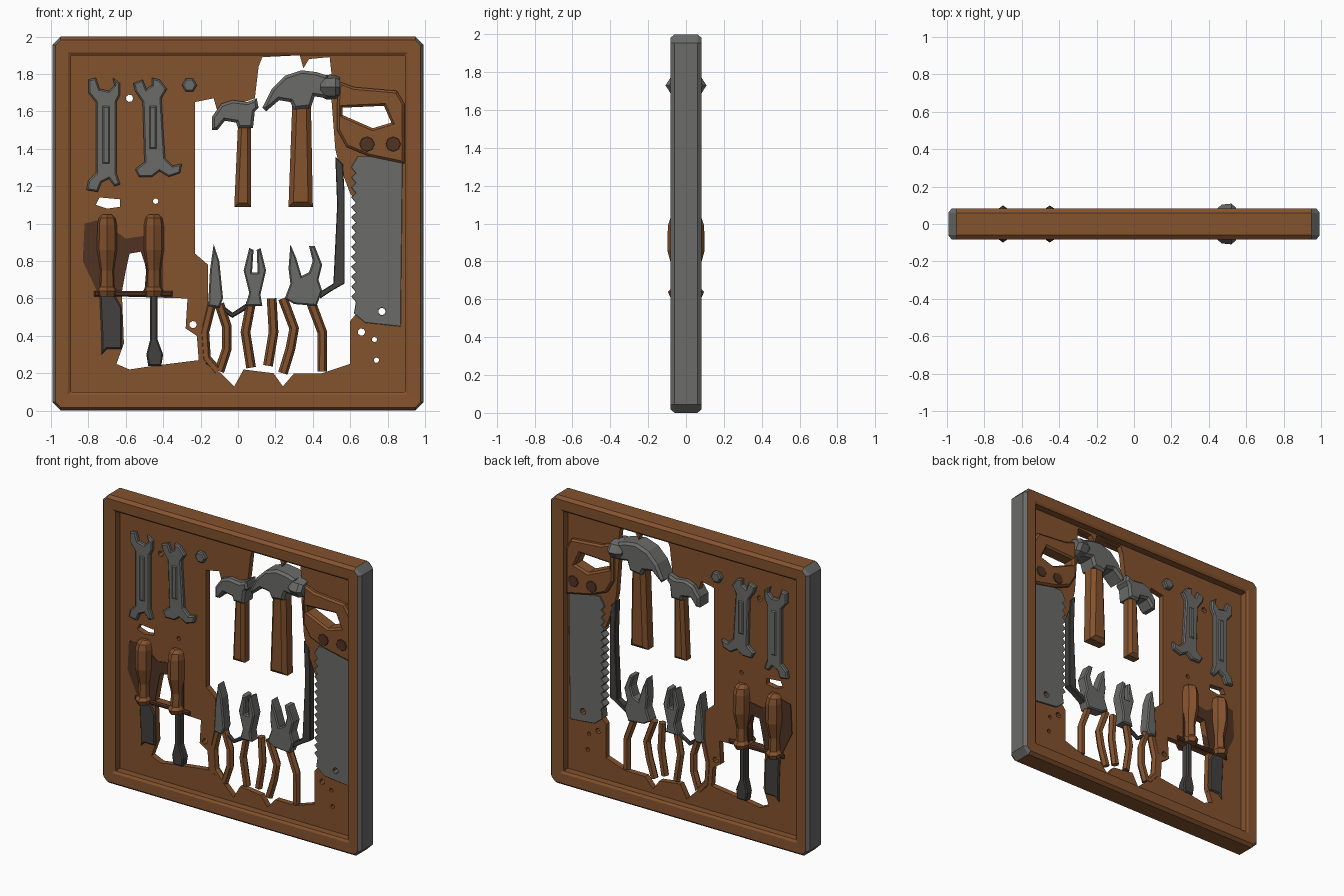
import bpy, bmesh, math
from mathutils import Matrix

default = bpy.data.objects.get("Cube")
if default:
    bpy.data.objects.remove(default, do_unlink=True)


def material(name, color):
    mat = bpy.data.materials.new(name)
    mat.use_nodes = True
    rgba = (*color, 1)
    mat.diffuse_color = rgba
    mat.node_tree.nodes["Principled BSDF"].inputs["Base Color"].default_value = rgba
    return mat


wood = material("wood_brown", (.23, .085, .027))
dark_wood = material("dark_brown", (.08, .032, .016))
steel = material("steel_grey", (.145, .145, .14))
dark_steel = material("dark_grey", (.055, .052, .05))


def add_object(name, bm, *mats):
    bmesh.ops.remove_doubles(bm, verts=bm.verts, dist=.0005)
    bmesh.ops.recalc_face_normals(bm, faces=bm.faces)
    mesh = bpy.data.meshes.new(name)
    bm.to_mesh(mesh)
    bm.free()
    for mat in mats:
        mesh.materials.append(mat)
    obj = bpy.data.objects.new(name, mesh)
    bpy.context.collection.objects.link(obj)
    return obj


def curve_part(name, loops, mat, dimensions, cyclic, **settings):
    """Turn x, z point loops into a mesh standing upright in the x-z plane."""
    curve = bpy.data.curves.new(name + "_curve", "CURVE")
    curve.dimensions = dimensions
    for loop in loops:
        spline = curve.splines.new("POLY")
        spline.points.add(len(loop) - 1)
        for point, (x, z) in zip(spline.points, loop):
            point.co = (x, z, 0, 1)
        spline.use_cyclic_u = cyclic
    for key, value in settings.items():
        setattr(curve, key, value)
    helper = bpy.data.objects.new(name + "_curve", curve)
    bpy.context.collection.objects.link(helper)
    graph = bpy.context.evaluated_depsgraph_get()
    mesh = bpy.data.meshes.new_from_object(helper.evaluated_get(graph))
    bpy.data.objects.remove(helper, do_unlink=True)
    bm = bmesh.new()
    bm.from_mesh(mesh)
    bpy.data.meshes.remove(mesh)
    for face in bm.faces:
        face.smooth = False
        face.material_index = 0
    bm.transform(Matrix.Rotation(math.pi / 2, 4, "X"))
    return add_object(name, bm, mat)


def slab(name, outline, depth, mat, holes=(), bevel=.008):
    """Flat cut-out of half thickness depth, with chamfered edges."""
    return curve_part(name, [outline, *holes], mat, "2D", True, fill_mode="BOTH",
                      extrude=depth - bevel, bevel_depth=bevel,
                      bevel_resolution=0, offset=-bevel)


def rod(name, path, radius, mat):
    return curve_part(name, [path], mat, "3D", False, fill_mode="FULL",
                      bevel_depth=radius, bevel_resolution=1, use_fill_caps=True)


def box(left, right, low, high):
    return [(left, low), (right, low), (right, high), (left, high)]


def dot(x, z, radius, sides=7):
    turns = [math.tau * i / sides for i in range(sides)]
    return [(x + radius * math.cos(t), z + radius * math.sin(t)) for t in turns]


def turned(name, profile, x, mat, depth_scale):
    """Eight-sided turned part on a vertical axis, stretched in depth."""
    bm = bmesh.new()
    rings = []
    for radius, z in profile:
        rings.append([bm.verts.new((x + px, py * depth_scale, z))
                      for px, py in dot(0, 0, radius, 8)])
    for a, b in zip(rings, rings[1:]):
        for i in range(8):
            bm.faces.new((a[i - 1], a[i], b[i], b[i - 1]))
    bm.faces.new(rings[0])
    bm.faces.new(rings[-1])
    return add_object(name, bm, mat)


# Frame: one moulded section carried round a square with clipped corners
def frame_ring(bm, inset, y):
    w, h = .993 - inset, 1 - inset
    c = max(.045 - inset, .004)
    corners = [(w, h - c), (w - c, h), (c - w, h), (-w, h - c),
               (-w, c - h), (c - w, -h), (w - c, -h), (w, c - h)]
    return [bm.verts.new((x, y, z + 1)) for x, z in corners]


bm = bmesh.new()
half_section = [(0, .06), (.018, .082), (.085, .08), (.1, .07)]
section = half_section + [(i, -y) for i, y in reversed(half_section)]
rings = [frame_ring(bm, i, y) for i, y in section]
for k, ring in enumerate(rings):
    for i in range(8):
        bm.faces.new((rings[k - 1][i - 1], rings[k - 1][i], ring[i], ring[i - 1]))
frame = add_object("frame", bm, wood, steel)
for face in frame.data.polygons:
    if abs(face.center.x) > .95 and abs(face.normal.x) > .6:
        face.material_index = 1

# Backing board with its ragged openings
main_opening = [(-.23, 1.65), (-.13, 1.67), (-.11, 1.6), (.09, 1.67), (.11, 1.84),
                (.13, 1.89), (.33, 1.9), (.35, 1.83), (.38, 1.88), (.49, 1.89),
                (.5, 1.8), (.5, 1.66), (.52, 1.4), (.54, 1.32), (.6, 1.16),
                (.65, 1.1), (.65, .54), (.6, .48), (.6, .25), (.45, .2), (.3, .2),
                (.24, .13), (.19, .2), (.03, .22), (-.02, .13), (-.09, .2),
                (-.17, .25), (-.19, .45), (-.16, .58), (-.16, .78), (-.23, .84)]
driver_opening = [(-.62, .61), (-.27, .6), (-.28, .44), (-.22, .4), (-.21, .27),
                  (-.45, .24), (-.58, .22), (-.65, .25), (-.61, .36)]
grip_gap = [(-.58, .84), (-.52, .85), (-.49, .76), (-.5, .64), (-.62, .64), (-.6, .75)]
wrench_gap = [(-.74, 1.14), (-.63, 1.13), (-.63, 1.09), (-.7, 1.08), (-.76, 1.1)]
saw_grip = [(.56, 1.62), (.78, 1.63), (.82, 1.54), (.72, 1.51), (.56, 1.58)]
pin_holes = [dot(-.58, 1.67, .02), dot(-.44, 1.12, .015), dot(-.24, .46, .02),
             dot(.66, .42, .02), dot(.73, .38, .014), dot(.74, .27, .015),
             dot(.77, .53, .02)]
slab("backing_board", box(-.9, .9, .09, 1.91), .02, wood, bevel=0,
     holes=[main_opening, driver_opening, grip_gap, wrench_gap, saw_grip, *pin_holes])
slab("dark_patch", [(-.82, 1), (-.74, 1.02), (-.6, .92), (-.4, .95), (-.4, .63),
                    (-.75, .63), (-.83, .8)], .025, dark_wood, [grip_gap], bevel=0)

# Wrenches and nut
slab("left_wrench", [(-.8, 1.77), (-.76, 1.78), (-.74, 1.72), (-.69, 1.71),
                     (-.66, 1.74), (-.67, 1.78), (-.63, 1.75), (-.63, 1.69),
                     (-.65, 1.65), (-.65, 1.27), (-.63, 1.21), (-.66, 1.2),
                     (-.69, 1.24), (-.73, 1.22), (-.75, 1.17), (-.81, 1.18),
                     (-.8, 1.23), (-.76, 1.27), (-.76, 1.65), (-.8, 1.7)], .045, steel)
slab("right_wrench", [(-.56, 1.75), (-.51, 1.77), (-.49, 1.72), (-.46, 1.74),
                      (-.46, 1.78), (-.42, 1.77), (-.38, 1.72), (-.41, 1.67),
                      (-.39, 1.35), (-.35, 1.31), (-.3, 1.32), (-.31, 1.27),
                      (-.37, 1.25), (-.42, 1.28), (-.46, 1.25), (-.53, 1.25),
                      (-.55, 1.29), (-.5, 1.33), (-.51, 1.65), (-.55, 1.71)], .045, steel)
for side, x, low in (("left", -.705, 1.32), ("right", -.455, 1.4)):
    slab(side + "_wrench_rib", box(x - .02, x + .02, low, 1.63), .052, steel)
slab("nut", dot(-.26, 1.74, .04, 6), .05, steel)

# Screwdrivers
grip = [(.03, 1.05), (.05, 1.03), (.058, .99), (.06, .86),
        (.042, .75), (.045, .66), (.058, .64), (.05, .61)]
for side, x in (("left", -.7), ("right", -.45)):
    turned(side + "_screwdriver_grip", grip, x, wood, 1.65)
slab("screwdriver_rail", box(-.77, -.35, .61, .64), .035, dark_wood)
slab("left_screwdriver_blade", [(-.74, .62), (-.66, .62), (-.62, .55), (-.62, .33),
                                (-.7, .33), (-.73, .3), (-.73, .4)], .03, dark_steel)
slab("right_screwdriver_blade", [(-.47, .62), (-.43, .62), (-.43, .38), (-.4, .3),
                                 (-.41, .24), (-.48, .24), (-.49, .3), (-.47, .38)],
     .03, dark_steel)

# Claw hammers
slab("small_hammer_handle", [(-.02, 1.09), (.07, 1.09), (.07, 1.53), (0, 1.53)],
     .045, wood, bevel=.02)
slab("small_hammer_head", [(.1, 1.67), (.05, 1.65), (-.03, 1.66), (-.09, 1.64),
                           (-.14, 1.57), (-.14, 1.5), (-.11, 1.5), (-.07, 1.55),
                           (-.01, 1.54), (0, 1.51), (.08, 1.51), (.09, 1.6),
                           (.11, 1.62)], .06, steel, bevel=.014)
slab("large_hammer_handle", [(.27, 1.09), (.4, 1.09), (.39, 1.64), (.29, 1.64)],
     .055, wood, bevel=.025)
slab("large_hammer_head", [(.48, 1.79), (.42, 1.81), (.34, 1.82), (.25, 1.79),
                           (.18, 1.72), (.13, 1.62), (.15, 1.6), (.22, 1.66),
                           (.28, 1.65), (.3, 1.61), (.39, 1.62), (.41, 1.68),
                           (.48, 1.67)], .07, steel, bevel=.016)
face_profile = [(.05, .44), (.065, .47), (.068, .52), (.055, .545)]
hammer_face = turned("large_hammer_face", face_profile, 0, steel, 1.6)
hammer_face.data.transform(Matrix.Translation((0, 0, 1.73)) @ Matrix.Rotation(math.pi / 2, 4, "Y"))

# Saw: toothed blade, grip and rivets
teeth = []
for i in range(14):
    z = 1.3 - i * .053
    teeth += [(.605, z), (.63, z - .03)]
slab("saw_blade", [(.88, 1.36), (.64, 1.36)] + teeth
     + [(.62, .52), (.68, .47), (.87, .45)], .03, steel, [dot(.77, .53, .02)], bevel=.002)
slab("saw_handle", [(.54, 1.76), (.62, 1.73), (.85, 1.71), (.89, 1.64), (.89, 1.32),
                    (.7, 1.36), (.58, 1.41), (.53, 1.5), (.53, 1.64)],
     .05, wood, [saw_grip], bevel=.012)
for label, x in (("inner", .69), ("outer", .83)):
    slab(label + "_saw_rivet", dot(x, 1.425, .04, 8), .055, dark_wood, bevel=.002)

# Pliers: jaws and curved handles
slab("pointed_plier_jaws", [(-.13, .89), (-.1, .8), (-.08, .6), (-.1, .55),
                            (-.16, .56), (-.15, .75)], .04, steel)
slab("flat_plier_jaws", [(.06, .87), (.083, .86), (.075, .74), (.105, .74), (.1, .86),
                         (.12, .87), (.15, .75), (.12, .62), (.13, .56), (.04, .56),
                         (.06, .63), (.03, .75)], .04, steel)
slab("open_plier_jaws", [(.28, .89), (.31, .82), (.34, .72), (.38, .74), (.4, .8),
                         (.38, .88), (.41, .88), (.45, .78), (.43, .7), (.45, .64),
                         (.42, .56), (.3, .57), (.25, .6), (.28, .68), (.27, .76)],
     .04, steel)
plier_handles = {
    "pointed_left": [(-.14, .58), (-.18, .42), (-.17, .28), (-.11, .21)],
    "pointed_right": [(-.1, .57), (-.06, .45), (-.06, .33), (-.1, .21)],
    "flat_left": [(.07, .58), (.04, .42), (.07, .23)],
    "flat_right": [(.18, .6), (.19, .42), (.16, .24)],
    "open_left": [(.24, .6), (.3, .44), (.28, .33), (.24, .2)],
    "open_right": [(.39, .58), (.45, .42), (.45, .21)],
}
for label, path in plier_handles.items():
    rod(label + "_plier_handle", path, .026, wood)
rod("plier_link", [(-.1, .56), (-.03, .51), (.05, .56)], .014, dark_steel)

# Narrow file beside the saw
slab("narrow_file", [(.52, 1.36), (.56, 1.32), (.57, 1.17), (.57, .68), (.5, .64),
                     (.44, .6), (.43, .63), (.51, .68), (.53, 1.1)], .025, dark_steel,
     bevel=.004)
